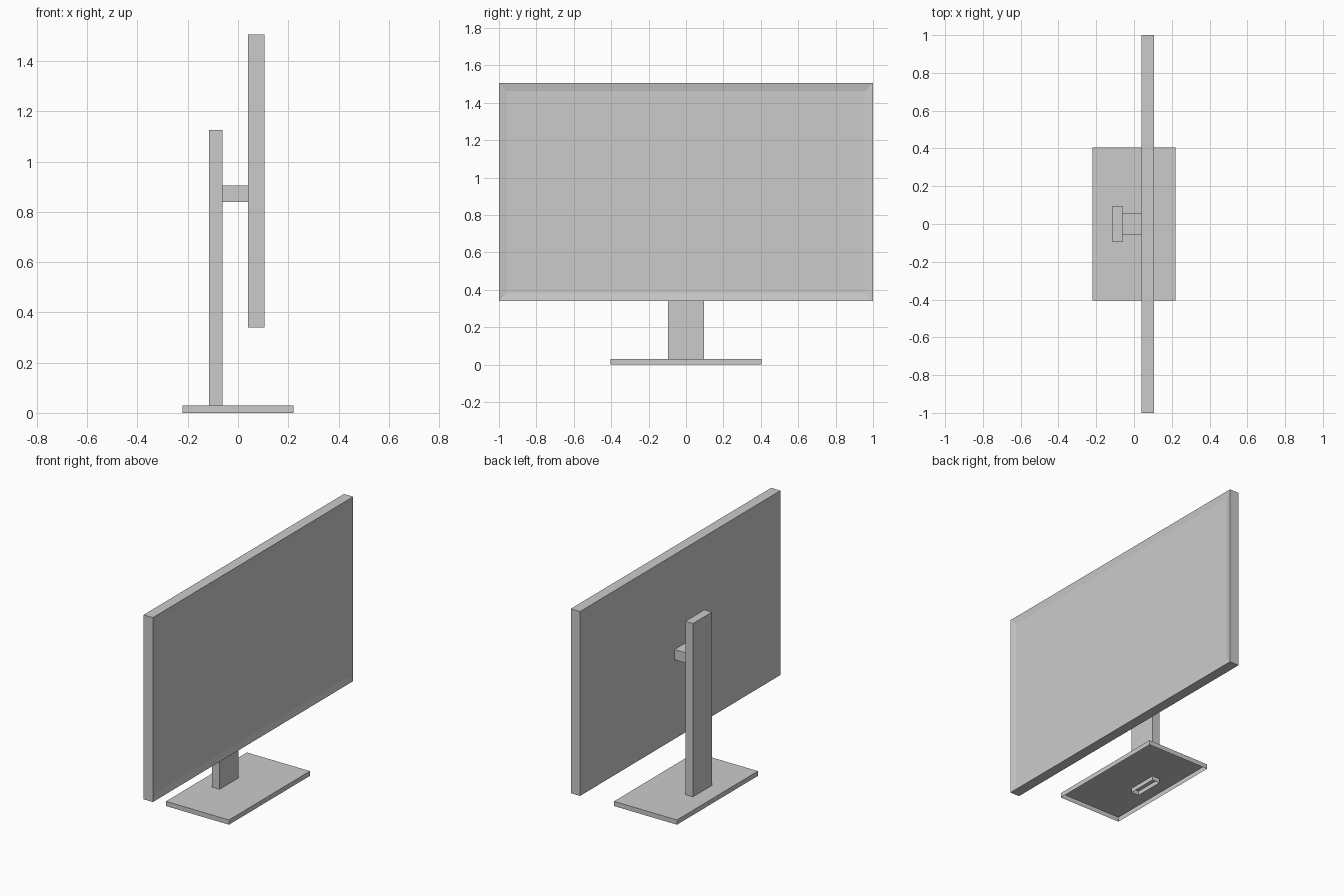
import bpy, bmesh
from mathutils import Vector

if "Cube" in bpy.data.objects:
    bpy.data.objects.remove(bpy.data.objects["Cube"])


def box(name, x, y, z, open_dirs=(), recess=None):
    """Box from (min, max) ranges; can drop faces or recess the +x face."""
    bm = bmesh.new()
    bmesh.ops.create_cube(bm, size=1)
    for v in bm.verts:
        v.co = Vector([(r[0] + r[1]) / 2 + c * (r[1] - r[0])
                       for r, c in zip((x, y, z), v.co)])
    bm.normal_update()
    drop = [f for f in bm.faces
            if any(f.normal.dot(Vector(d)) > 0.9 for d in open_dirs)]
    if drop:
        bmesh.ops.delete(bm, geom=drop, context='FACES_ONLY')
    if recess:
        front = [f for f in bm.faces if f.normal.x > 0.9]
        bmesh.ops.inset_region(bm, faces=front, thickness=recess[0])
        for v in front[0].verts:
            v.co.x -= recess[1]
    mesh = bpy.data.meshes.new(name)
    bm.to_mesh(mesh)
    bm.free()
    obj = bpy.data.objects.new(name, mesh)
    bpy.context.collection.objects.link(obj)
    return obj


DOWN = (0, 0, -1)

# Hollow foot plate, open underneath
box("base", (-0.22, 0.22), (-0.404, 0.404), (0, 0.03), [DOWN])
# Upright, open underneath and passing through the base plate
box("column", (-0.115, -0.062), (-0.095, 0.095), (0.003, 1.125), [DOWN])
# Arm joining the upright to the back of the screen
box("arm", (-0.062, 0.04), (-0.057, 0.057), (0.84, 0.905),
    [(1, 0, 0), (-1, 0, 0)])
# Screen with a shallow dished border on its display side
box("screen", (0.04, 0.105), (-1, 1), (0.34, 1.505), recess=(0.06, 0.008))
